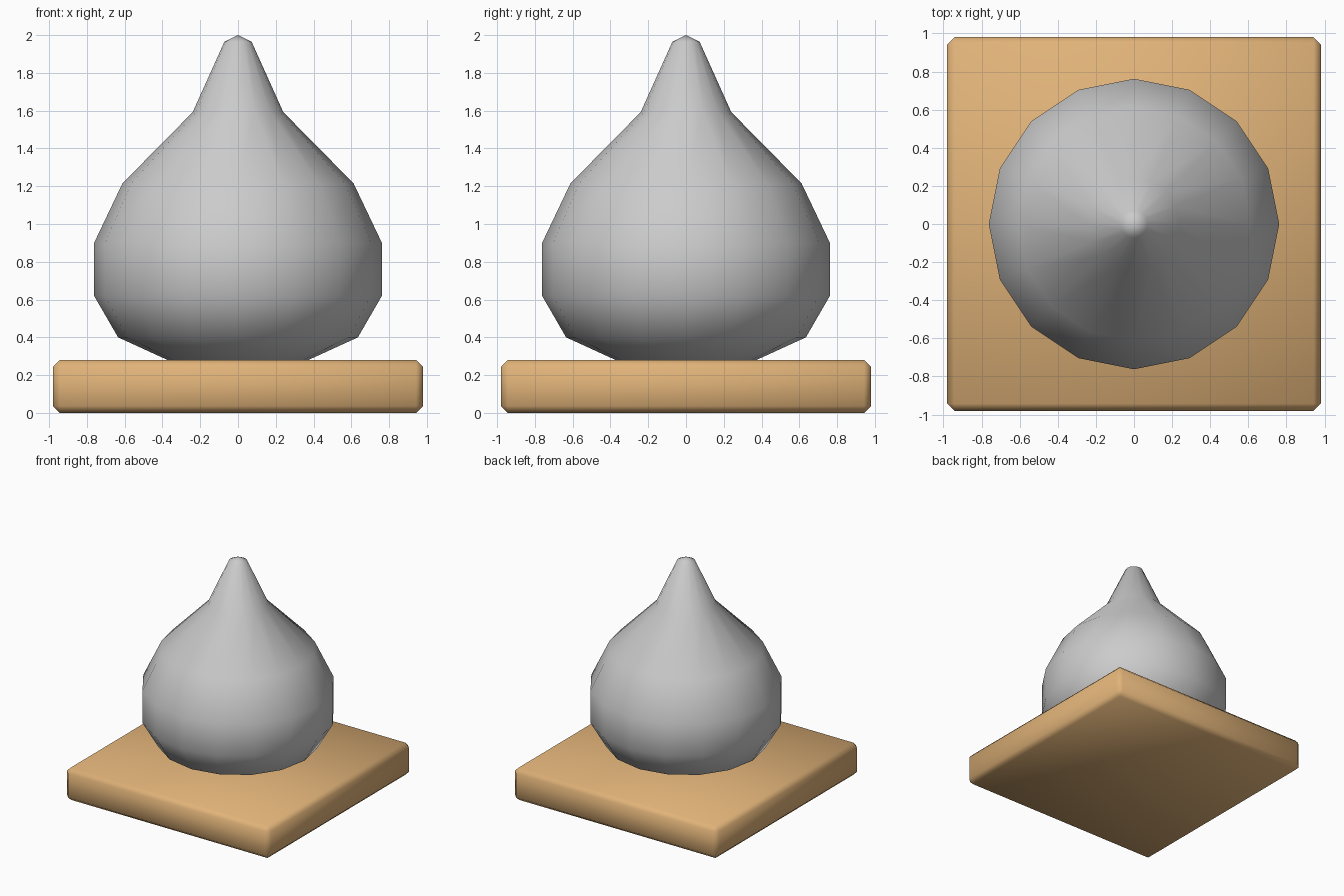
import bpy, bmesh
from math import cos, sin, pi

if "Cube" in bpy.data.objects:
    bpy.data.objects.remove(bpy.data.objects["Cube"])


def finish(name, bm):
    bmesh.ops.recalc_face_normals(bm, faces=bm.faces)
    mesh = bpy.data.meshes.new(name)
    bm.to_mesh(mesh)
    bm.free()
    for p in mesh.polygons:
        p.use_smooth = True
    obj = bpy.data.objects.new(name, mesh)
    bpy.context.collection.objects.link(obj)
    return obj


# Teardrop body: 16-sided lathe closed by a pole at each end
SIDES = 16
profile = [(0.34, 0.265), (0.635, 0.4), (0.762, 0.62), (0.762, 0.90),
           (0.612, 1.215), (0.24, 1.592), (0.072, 1.965)]
bm = bmesh.new()
rings = [[bm.verts.new((r * cos(2 * pi * i / SIDES), r * sin(2 * pi * i / SIDES), z))
          for i in range(SIDES)] for r, z in profile]
bottom = bm.verts.new((0, 0, 0.22))
tip = bm.verts.new((0, 0, 2.0))
for i in range(SIDES):
    j = (i + 1) % SIDES
    for low, high in zip(rings, rings[1:]):
        bm.faces.new((low[i], low[j], high[j], high[i]))
    bm.faces.new((bottom, rings[0][j], rings[0][i]))
    bm.faces.new((rings[-1][i], rings[-1][j], tip))
finish("teardrop_body", bm)

# Wooden base slab with small chamfers
bm = bmesh.new()
bmesh.ops.create_cube(bm, size=1)
for v in bm.verts:
    v.co.x *= 1.96
    v.co.y *= 1.96
    v.co.z = (v.co.z + 0.5) * 0.28
bmesh.ops.bevel(bm, geom=bm.edges[:], offset=0.037, segments=1,
                profile=0.5, affect='EDGES')
base = finish("base_slab", bm)
wood = bpy.data.materials.new("wood")
wood.diffuse_color = (0.75, 0.45, 0.19, 1)
wood.use_nodes = True
wood.node_tree.nodes["Principled BSDF"].inputs["Base Color"].default_value = wood.diffuse_color
base.data.materials.append(wood)
